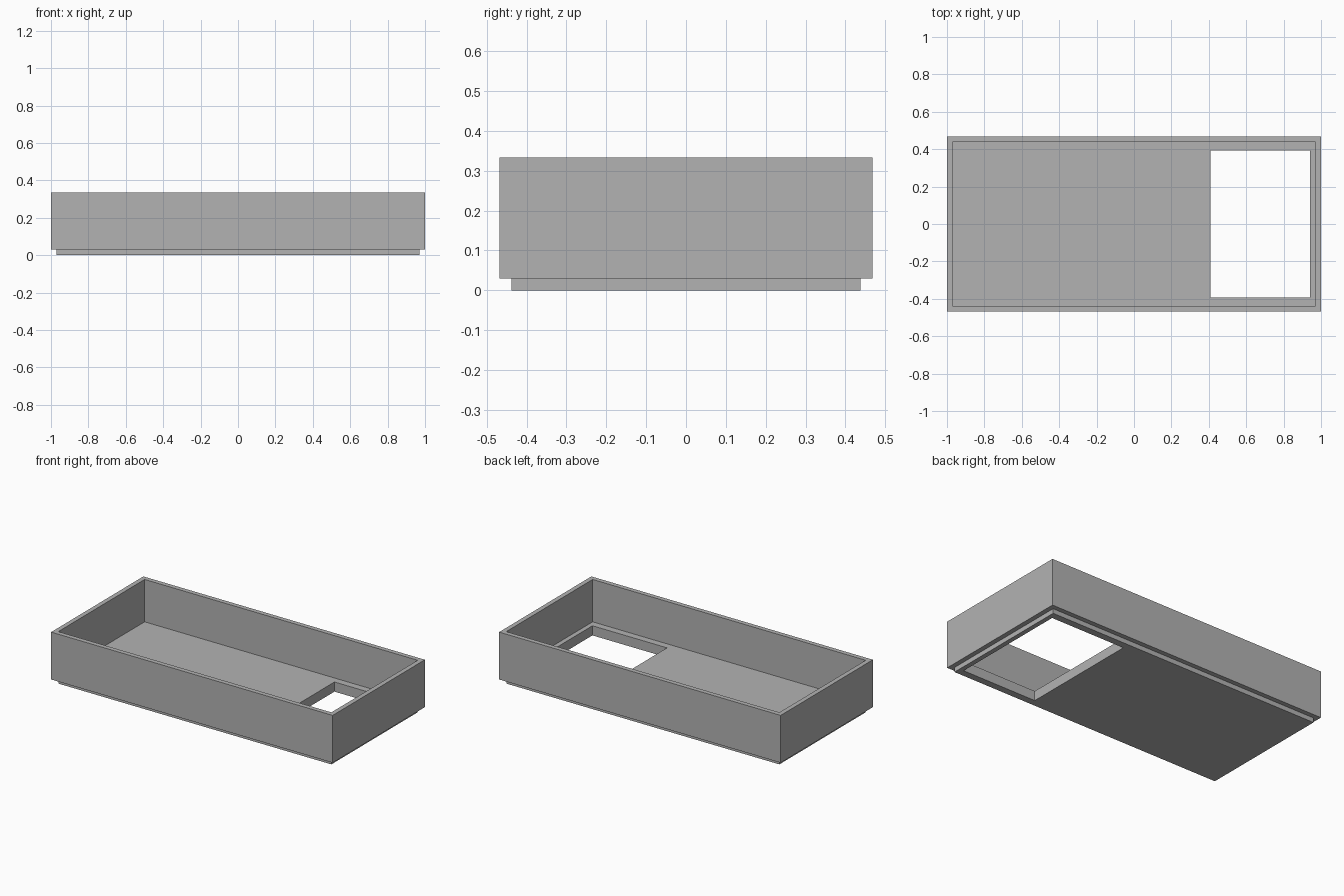
import bpy
import bmesh

if "Cube" in bpy.data.objects:
    bpy.data.objects.remove(bpy.data.objects["Cube"], do_unlink=True)

# Main dimensions
HALF_X, HALF_Y = 1.0, 0.468
WALL = 0.03
HEIGHT = 0.334
LIP_TOP = 0.03
FLOOR_TOP = 0.062

# Single grey material
grey = bpy.data.materials.new("matte grey")
grey.use_nodes = True
colour = (0.45, 0.45, 0.45, 1.0)
grey.diffuse_color = colour
grey.node_tree.nodes["Principled BSDF"].inputs["Base Color"].default_value = colour


def rectangle(bm, x0, x1, y, z):
    corners = ((x0, -y), (x1, -y), (x1, y), (x0, y))
    return [bm.verts.new((cx, cy, z)) for cx, cy in corners]


def outline(bm, inset, z):
    return rectangle(bm, inset - HALF_X, HALF_X - inset, HALF_Y - inset, z)


def opening(bm, z):
    return rectangle(bm, 0.41, 0.94, 0.393, z)


# Tray: rectangular loops running around the section, joined into a closed shell
bm = bmesh.new()
loops = [
    opening(bm, 0),               # underside of the floor opening
    outline(bm, WALL, 0),         # bottom of the locating lip
    outline(bm, WALL, LIP_TOP),   # top of the locating lip
    outline(bm, 0, LIP_TOP),      # lower outer edge
    outline(bm, 0, HEIGHT),       # outer rim
    outline(bm, WALL, HEIGHT),    # inner rim
    outline(bm, WALL, FLOOR_TOP), # inner floor edge
    opening(bm, FLOOR_TOP),       # upper edge of the floor opening
]
for a, b in zip(loops, loops[1:] + loops[:1]):
    for i in range(4):
        j = (i + 1) % 4
        bm.faces.new((a[i], a[j], b[j], b[i]))
bmesh.ops.recalc_face_normals(bm, faces=bm.faces)

mesh = bpy.data.meshes.new("open_tray")
bm.to_mesh(mesh)
bm.free()
mesh.materials.append(grey)
tray = bpy.data.objects.new("open_tray", mesh)
bpy.context.collection.objects.link(tray)
